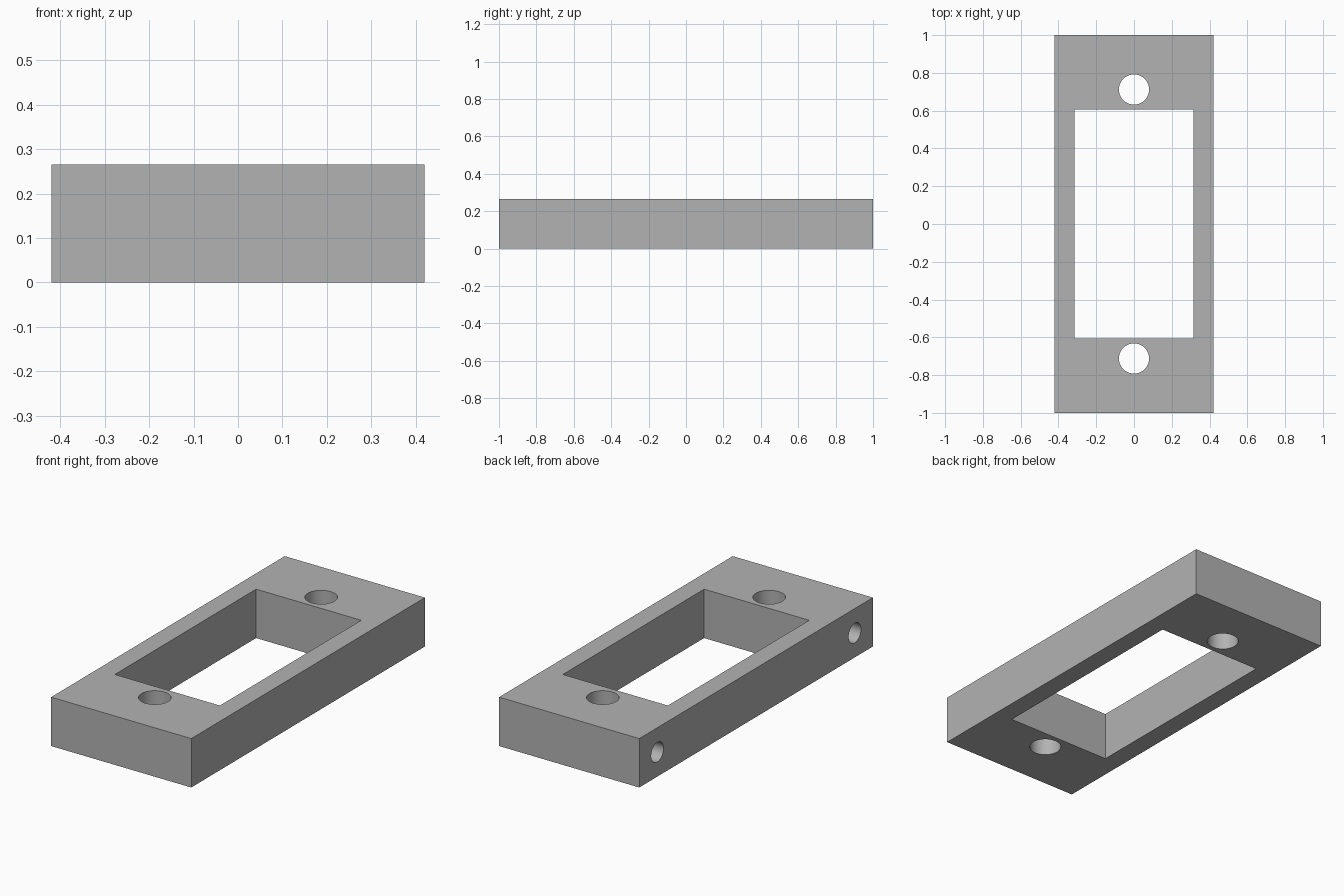
import bpy
import math

cube = bpy.data.objects.get("Cube")
if cube:
    bpy.data.objects.remove(cube, do_unlink=True)

WIDTH, LENGTH, HEIGHT = 0.84, 2.0, 0.265
MID = HEIGHT / 2

grey = bpy.data.materials.new("plain grey")
grey.use_nodes = True
colour = (0.45, 0.45, 0.45, 1)
grey.diffuse_color = colour
grey.node_tree.nodes["Principled BSDF"].inputs["Base Color"].default_value = colour


def box(name, size):
    bpy.ops.mesh.primitive_cube_add(size=1, location=(0, 0, MID))
    obj = bpy.context.object
    obj.name = name
    obj.scale = size
    bpy.ops.object.transform_apply(location=False, rotation=False, scale=True)
    obj.data.materials.append(grey)
    return obj


def drill(name, radius, depth, location, tilt=0):
    bpy.ops.mesh.primitive_cylinder_add(vertices=48, radius=radius, depth=depth,
                                        location=location, rotation=(0, tilt, 0))
    obj = bpy.context.object
    obj.name = name
    obj.data.materials.append(grey)
    return obj


# Block with a rectangular window through its middle
frame = box("mounting_frame", (WIDTH, LENGTH, HEIGHT))
cutters = [box("window_cutter", (0.63, 1.21, 1))]

# At each end: a vertical through hole, and a blind hole in the right side
for end, side in (("front", -1), ("back", 1)):
    cutters.append(drill(end + "_bolt_hole_cutter", 0.08, 1, (0, side * 0.712, MID)))
    cutters.append(drill(end + "_side_hole_cutter", 0.053, WIDTH,
                         (-WIDTH / 2, side * 0.845, MID), math.pi / 2))

for cutter in cutters:
    cut = frame.modifiers.new(cutter.name, 'BOOLEAN')
    cut.operation = 'DIFFERENCE'
    cut.solver = 'EXACT'
    cut.object = cutter

# Bake the cuts, then discard the cutters
bpy.ops.object.select_all(action='DESELECT')
frame.select_set(True)
bpy.context.view_layer.objects.active = frame
for name in [m.name for m in frame.modifiers]:
    bpy.ops.object.modifier_apply(modifier=name)
for cutter in cutters:
    bpy.data.objects.remove(cutter, do_unlink=True)
bpy.ops.object.shade_smooth_by_angle(angle=math.radians(30))
